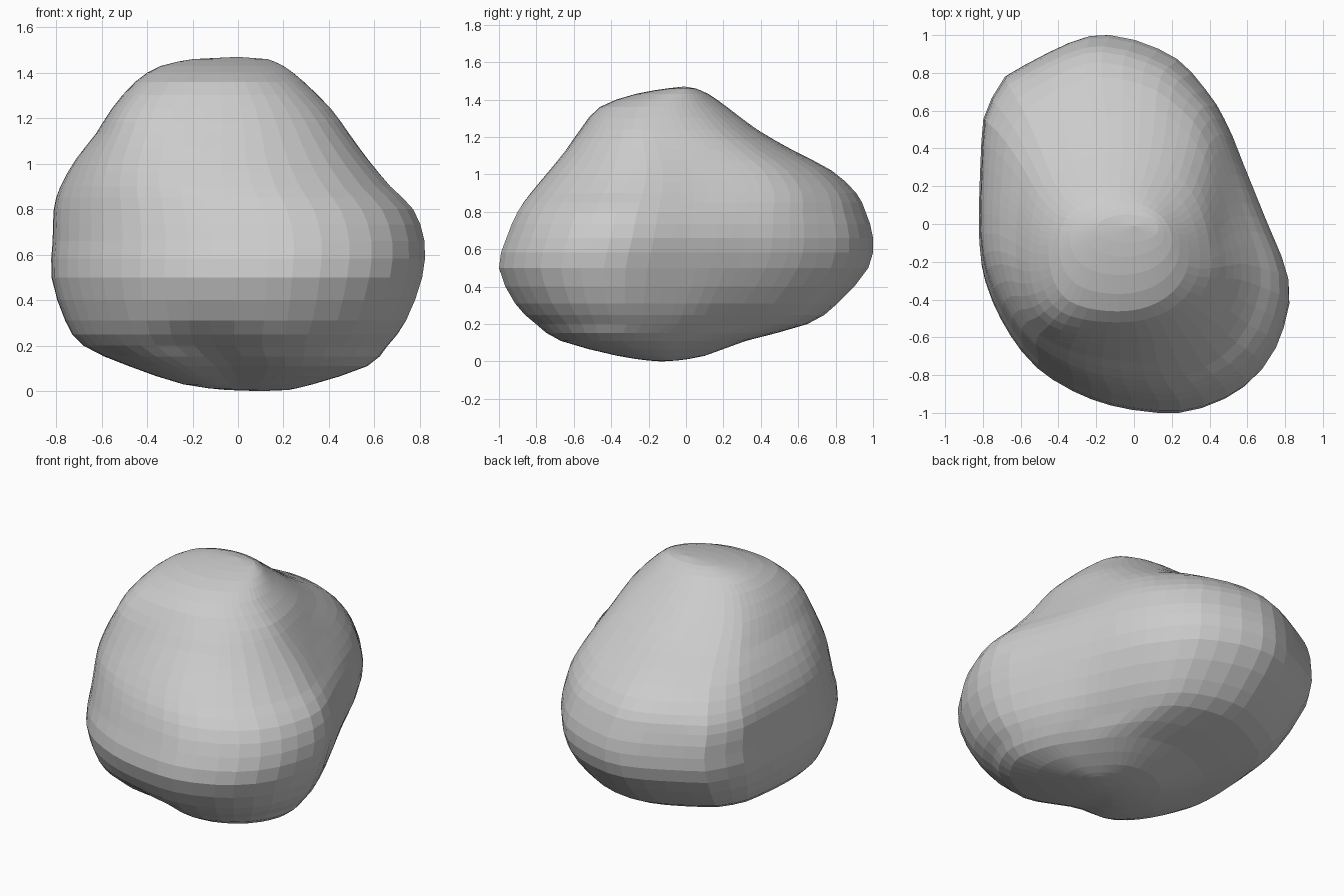
import bpy, bmesh, math

if "Cube" in bpy.data.objects:
    bpy.data.objects.remove(bpy.data.objects["Cube"])

SEGMENTS = 52

# Plan outline of the boulder, counter-clockwise
OUTLINE = [(0.70, 0.0), (0.58, 0.30), (0.50, 0.50), (0.39, 0.69), (0.18, 0.90),
           (-0.20, 1.0), (-0.60, 0.83), (-0.69, 0.77), (-0.79, 0.58), (-0.81, 0.40),
           (-0.82, -0.10), (-0.76, -0.38), (-0.61, -0.65), (-0.43, -0.82),
           (-0.15, -0.95), (0.18, -1.0), (0.40, -0.96), (0.60, -0.85),
           (0.74, -0.68), (0.82, -0.43), (0.80, -0.25)]

# Levels: z, x min, x max, y min, y max, roundness,
# then inward push at the south-west, north-east and front
LEVELS = [(0.005, -0.05, 0.22, -0.20, -0.05, 1.0, 0.0, 0.0, 0.0),
          (0.03, -0.24, 0.33, -0.38, 0.10, 0.8, 0.0, 0.03, 0.05),
          (0.11, -0.48, 0.57, -0.69, 0.32, 0.5, 0.0, 0.05, 0.10),
          (0.20, -0.68, 0.66, -0.82, 0.65, 0.3, 0.0, 0.09, 0.09),
          (0.31, -0.76, 0.74, -0.92, 0.81, 0.15, 0.0, 0.06, 0.02),
          (0.50, -0.82, 0.81, -1.0, 0.975, 0.0, 0.0, 0.01, 0.0),
          (0.66, -0.815, 0.82, -0.96, 1.0, 0.0, 0.0, 0.0, 0.0),
          (0.80, -0.81, 0.77, -0.90, 0.96, 0.0, 0.0, -0.02, 0.0),
          (0.90, -0.78, 0.67, -0.83, 0.91, 0.1, -0.02, -0.04, 0.0),
          (1.02, -0.71, 0.57, -0.73, 0.78, 0.2, -0.05, -0.04, 0.0),
          (1.13, -0.62, 0.49, -0.64, 0.57, 0.4, -0.08, -0.02, 0.0),
          (1.24, -0.55, 0.41, -0.56, 0.38, 0.6, -0.08, -0.01, 0.0),
          (1.36, -0.45, 0.29, -0.46, 0.22, 0.8, -0.04, 0.0, 0.0),
          (1.43, -0.34, 0.20, -0.27, 0.12, 0.9, -0.01, 0.0, 0.0),
          (1.46, -0.20, 0.13, -0.10, 0.05, 1.0, 0.0, 0.0, 0.0)]


def catmull(a, b, c, d, t):
    return tuple(0.5 * (2 * q + (r - p) * t + (2 * p - 5 * q + 4 * r - s) * t * t
                        + (3 * q - p - 3 * r + s) * t ** 3)
                 for p, q, r, s in zip(a, b, c, d))


def polar_outline():
    """Resample the plan outline at even angles."""
    n = len(OUTLINE)
    fine = [catmull(*[OUTLINE[(i + k) % n] for k in (-1, 0, 1, 2)], t / 12)
            for i in range(n) for t in range(12)]
    pts = []
    for s in range(SEGMENTS):
        a = 2 * math.pi * s / SEGMENTS
        pts.append(min(fine, key=lambda p: abs(math.remainder(
            math.atan2(p[1], p[0]) - a, 2 * math.pi))))
    return [(x / 0.82, y) for x, y in pts]


def fit(values, low, high):
    a, b = min(values), max(values)
    return [low + (v - a) / (b - a) * (high - low) for v in values]


def bump(angle, centre, width):
    d = math.remainder(angle - math.radians(centre), 2 * math.pi)
    return math.exp(-(d / width) ** 2)


def ring_points(level, outline):
    z, x0, x1, y0, y1, rnd, sw, ne, front = level
    xs, ys = [], []
    for x, y in outline:
        a = math.atan2(y, x)
        xs.append(x * (1 - rnd) + math.cos(a) * rnd)
        ys.append(y * (1 - rnd) + math.sin(a) * rnd)
    xs, ys = fit(xs, x0, x1), fit(ys, y0, y1)
    out = []
    for (ox, oy), x, y in zip(outline, xs, ys):
        a = math.atan2(oy, ox)
        diagonal = 0.7 * (ne * bump(a, 38, 0.5) - sw * bump(a, 225, 0.5))
        out.append((x - diagonal, y - diagonal + front * bump(a, 258, 0.35), z))
    return out


# Smoothly interpolated stack of levels
outline = polar_outline()
last = len(LEVELS) - 1
stack = []
for i in range(last):
    near = [LEVELS[max(0, min(last, i + k))] for k in (-1, 0, 1, 2)]
    stack += [catmull(*near, t / 2) for t in range(2)]
stack.append(LEVELS[-1])

# Faceted boulder skin
bm = bmesh.new()
rings = [[bm.verts.new(p) for p in ring_points(l, outline)] for l in stack]
bottom = bm.verts.new((0.10, -0.13, 0.0))
top = bm.verts.new((0.0, -0.01, 1.47))
for s in range(SEGMENTS):
    n = (s + 1) % SEGMENTS
    for lo, hi in zip(rings, rings[1:]):
        bm.faces.new((lo[s], lo[n], hi[n], hi[s]))
    bm.faces.new((bottom, rings[0][n], rings[0][s]))
    bm.faces.new((top, rings[-1][s], rings[-1][n]))
bmesh.ops.recalc_face_normals(bm, faces=bm.faces)
mesh = bpy.data.meshes.new("boulder")
bm.to_mesh(mesh)
bm.free()
bpy.context.collection.objects.link(bpy.data.objects.new("boulder", mesh))
